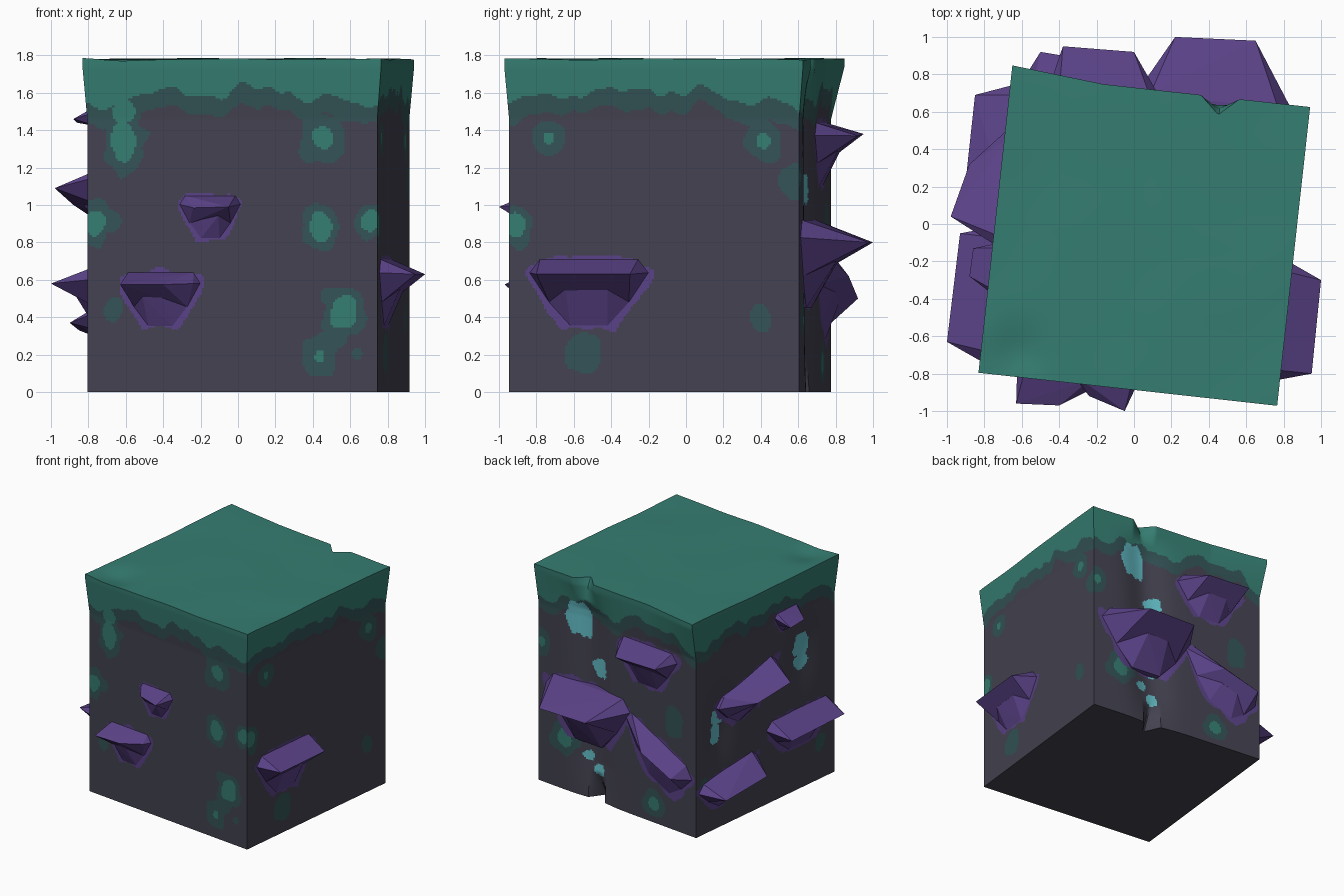
import bpy, bmesh, math
from mathutils import Vector, Matrix, noise

if "Cube" in bpy.data.objects:
    bpy.data.objects.remove(bpy.data.objects["Cube"])

H, TOP, N, NZ = 0.78, 1.78, 124, 144      # half width, height, grid counts
PLACE = Matrix.Translation((0.055, -0.085, 0)) @ Matrix.Rotation(math.radians(-6.3), 4, 'Z')


def srgb(r, g, b):
    f = lambda c: c / 12.92 if c <= 0.04045 else ((c + 0.055) / 1.055) ** 2.4
    return (f(r / 255), f(g / 255), f(b / 255), 1)


def material(name, rgb):
    m = bpy.data.materials.new(name)
    m.diffuse_color = srgb(*rgb)
    m.use_nodes = True
    m.node_tree.nodes["Principled BSDF"].inputs["Base Color"].default_value = m.diffuse_color
    return m


MATS = [material("dark stone", (67, 66, 80)), material("moss", (53, 125, 113)),
        material("dark moss", (51, 83, 86)), material("purple fungus", (90, 66, 135)),
        material("cyan crystal", (98, 188, 198))]
STONE, MOSS, DARK, PURPLE, CYAN = range(5)

# each side: (rightward axis, outward axis)
SIDES = {"front": (Vector((1, 0, 0)), Vector((0, -1, 0))),
         "right": (Vector((0, 1, 0)), Vector((1, 0, 0))),
         "back": (Vector((1, 0, 0)), Vector((0, 1, 0))),
         "left": (Vector((0, 1, 0)), Vector((-1, 0, 0)))}

# fungus shelves: centre, half width, top, bottom, slant, lip points (world)
SHELVES = {
    "front": [(-0.12, 0.17, 1.05, 0.82, 0, [(-0.05, -1.0, 0.99), (-0.24, -0.92, 0.985)]),
              (-0.385, 0.22, 0.64, 0.35, 0, [(-0.63, -0.96, 0.575), (-0.4, -0.97, 0.575), (-0.24, -0.89, 0.58)])],
    "right": [(-0.35, 0.33, 0.71, 0.35, 0, [(1.0, -0.3, 0.63), (0.95, -0.8, 0.63)])],
    "back": [(0.29, 0.43, 0.92, 0.45, 0, [(0.22, 1.0, 0.80), (0.65, 0.98, 0.80)]),
             (-0.3, 0.3, 1.44, 1.1, 0, [(-0.38, 0.95, 1.38), (0.0, 0.92, 1.37)]),
             (-0.41, 0.34, 0.7, 0.33, 0.5, [(-0.5, 0.92, 0.5), (-0.2, 0.87, 0.62)])],
    "left": [(-0.24, 0.14, 1.53, 1.36, 0, [(-0.88, -0.28, 1.46), (-0.86, -0.13, 1.44)]),
             (0.2, 0.33, 1.12, 0.82, -0.3, [(-0.98, 0.04, 1.09), (-0.88, 0.32, 1.0)]),
             (-0.38, 0.38, 0.66, 0.36, 0, [(-1.0, -0.63, 0.58), (-0.93, -0.05, 0.56)]),
             (0.42, 0.34, 0.45, 0.19, -0.15, [(-0.9, 0.23, 0.37), (-0.85, 0.69, 0.33)])]}

# moss spots: u, z, core radius, ring radius
SPOTS = {
    "front": [(-0.58, 1.36, 0.07, 0.11), (-0.58, 1.28, 0.045, 0.1), (-0.58, 1.5, 0.055, 0.1),
              (0.49, 1.36, 0.055, 0.12), (-0.74, 0.91, 0.055, 0.1), (-0.66, 0.91, 0, 0.06),
              (0.47, 0.89, 0.06, 0.11), (0.74, 0.91, 0.05, 0.085), (0.6, 0.42, 0.075, 0.12),
              (0.47, 0.19, 0.025, 0.1), (-0.64, 0.45, 0, 0.05), (0.67, 0.2, 0, 0.03), (0.57, 0.3, 0, 0.06)],
    "right": [(-0.57, 1.36, 0.03, 0.09), (0.59, 1.34, 0.035, 0.095), (-0.75, 0.9, 0.06, 0.1),
              (-0.38, 0.21, 0, 0.09), (0.57, 0.39, 0, 0.06), (0.75, 1.13, 0, 0.08)],
    "back": [(0.53, 0.42, 0.06, 0.12), (-0.56, 0.9, 0, 0.1), (-0.36, 0.15, 0.05, 0.1), (0.75, 1.15, 0.03, 0.09)],
    "left": [(-0.62, 0.3, 0, 0.06), (0.68, 0.38, 0, 0.06)]}

# crystal patches: u, z, radius across, radius up
CRYSTALS = {
    "back": [(0.39, 1.43, 0.12, 0.14), (0.2, 1.08, 0.075, 0.08), (0.23, 0.48, 0.055, 0.06),
             (0.32, 0.34, 0.05, 0.04), (0.21, 0.24, 0.05, 0.05)],
    "left": [(-0.44, 1.15, 0.08, 0.1), (-0.43, 1.02, 0.075, 0.06), (0.51, 0.89, 0.08, 0.07), (0.53, 0.76, 0.06, 0.09)]}


def wobble(u, z, f, seed=0):
    return noise.noise(Vector((u * f, z * f, seed)))


def bend(p):
    """Flare the moss cap and sink the cracks of the back and left sides."""
    x, y, z = p
    cap = max(0, min(1, (z - 1.46) / 0.28))
    k = 1 + 0.03 * cap
    if y > 0.4:                                   # back crack with open ends
        c = 0.24 + 0.1 * (z / TOP - 0.3)
        d = 0.05 * math.exp(-((x - c) / 0.16) ** 2) * min(1, max(0, (1.72 - z) / 0.2)) * min(1, 0.4 + z * 2)
        d += 0.13 * max(0, 1 - abs(x - 0.22) / 0.08) * max(0, 1 - z / 0.22)
        d += 0.09 * max(0, 1 - abs(x - 0.31) / 0.1) * max(0, (z - 1.6) / 0.175)
        d -= 0.045 * cap * max(0, (-x - 0.3) / 0.48)   # overhanging corner
        y -= d * (y - 0.4) / (H - 0.4)
    if x < -0.4:                                  # shallow hollows on the left
        d = 0.04 * sum(math.exp(-((y - u) / 0.16) ** 2 - ((z - v) / 0.3) ** 2)
                       for u, v in ((-0.42, 1.1), (0.5, 0.82)))
        x += d * (-x - 0.4) / (H - 0.4)
    if z > TOP - 0.01:                            # uneven top
        z += 0.012 * wobble(x, y, 2.2, 5) - 0.03 * math.exp(-((x + 0.6) ** 2 + (y + 0.66) ** 2) / 0.02)
    return Vector((x * k, y * k, z))


def side_colour(name, u, z):
    seed = list(SIDES).index(name) * 7.3
    line = 1.61 - 0.1 * abs(u / H) ** 3 + 0.07 * wobble(u, 0, 4, seed) + 0.05 * wobble(u, 0, 11, seed)
    if z > line:
        return MOSS
    n = wobble(u, z, 9, seed)
    for c, w, zt, zb, slant, _ in SHELVES[name]:
        t = (zt - (z - slant * (u - c))) / (zt - zb) + 0.1 * n
        wide = 1.02 - 0.7 * max(0, t - 0.2) ** 1.3 - 3 * max(0, 0.1 - t)
        if -0.04 < t < 1.03 and abs(u - c) < w * wide * (1 + 0.2 * n):
            return PURPLE
    for a, b, ru, rz in CRYSTALS.get(name, []):
        if math.hypot((u - a) / ru, (z - b) / rz) < 1 + 0.35 * wobble(u, z, 16, seed):
            return CYAN
    ring = z > line - 0.1 - 0.04 * wobble(u, 0, 6, seed + 3)
    for a, b, core, rad in SPOTS[name]:
        d = math.hypot(u - a, (z - b) * 0.85) * (1 - 0.4 * n)
        if d < core:
            return MOSS
        ring = ring or d < rad
    return DARK if ring else STONE


# block: gridded sides, top and bottom, coloured by rule
bm = bmesh.new()


def add_grid(nu, nv, point, colour):
    rows = [[bm.verts.new(point(i / nu, j / nv)) for i in range(nu + 1)] for j in range(nv + 1)]
    for j in range(nv):
        for i in range(nu):
            f = bm.faces.new((rows[j][i], rows[j][i + 1], rows[j + 1][i + 1], rows[j + 1][i]))
            f.material_index = colour((i + 0.5) / nu, (j + 0.5) / nv)


for name, (r, o) in SIDES.items():
    add_grid(N, NZ, lambda a, b: r * H * (2 * a - 1) + o * H + Vector((0, 0, TOP * b)),
             lambda a, b: side_colour(name, H * (2 * a - 1), TOP * b))
for z, m in ((0, STONE), (TOP, MOSS)):
    add_grid(N, N, lambda a, b: Vector((H * (2 * a - 1), H * (2 * b - 1), z)), lambda a, b: m)
bmesh.ops.remove_doubles(bm, verts=bm.verts, dist=0.001)
for v in bm.verts:
    v.co = PLACE @ bend(v.co)
bmesh.ops.recalc_face_normals(bm, faces=bm.faces)


def finish(bm, name, mats):
    me = bpy.data.meshes.new(name)
    bm.to_mesh(me)
    bm.free()
    for m in mats:
        me.materials.append(m)
    ob = bpy.data.objects.new(name, me)
    bpy.context.collection.objects.link(ob)
    return ob


block = finish(bm, "mossy_block", MATS)
bpy.context.view_layer.objects.active = block
block.select_set(True)
bpy.ops.object.shade_smooth_by_angle(angle=math.radians(30))

# fungus shelves: a jutting lip hull over a shallower root hull
OUTLINE = [(-0.8, 1), (0.8, 1), (-0.97, 0.8), (0.97, 0.8), (-0.65, 0.35), (0.65, 0.35), (-0.3, 0), (0.3, 0)]
for name, (r, o) in SIDES.items():
    for k, (c, w, zt, zb, slant, lip) in enumerate(SHELVES[name]):
        bm = bmesh.new()

        def on_wall(a, b, depth):
            z = zb + (zt - zb) * b + slant * a * w
            return PLACE @ (r * (c + a * w) + o * (H - depth) + Vector((0, 0, z)))

        root = on_wall(0, 0.35, 0)
        for floor, reach in ((0.36, 1), (0, 0.45)):
            pts = [on_wall(a, max(b, floor), d) for a, b in OUTLINE for d in (0.002, 0.06)]
            pts += [root.lerp(Vector(p), reach) for p in lip]
            res = bmesh.ops.convex_hull(bm, input=[bm.verts.new(p) for p in pts])
            junk = [g for g in res["geom_interior"] if isinstance(g, bmesh.types.BMVert)]
            bmesh.ops.delete(bm, geom=junk, context='VERTS')
        bmesh.ops.recalc_face_normals(bm, faces=bm.faces)
        finish(bm, f"fungus_shelf_{name}_{k + 1}", [MATS[PURPLE]])
